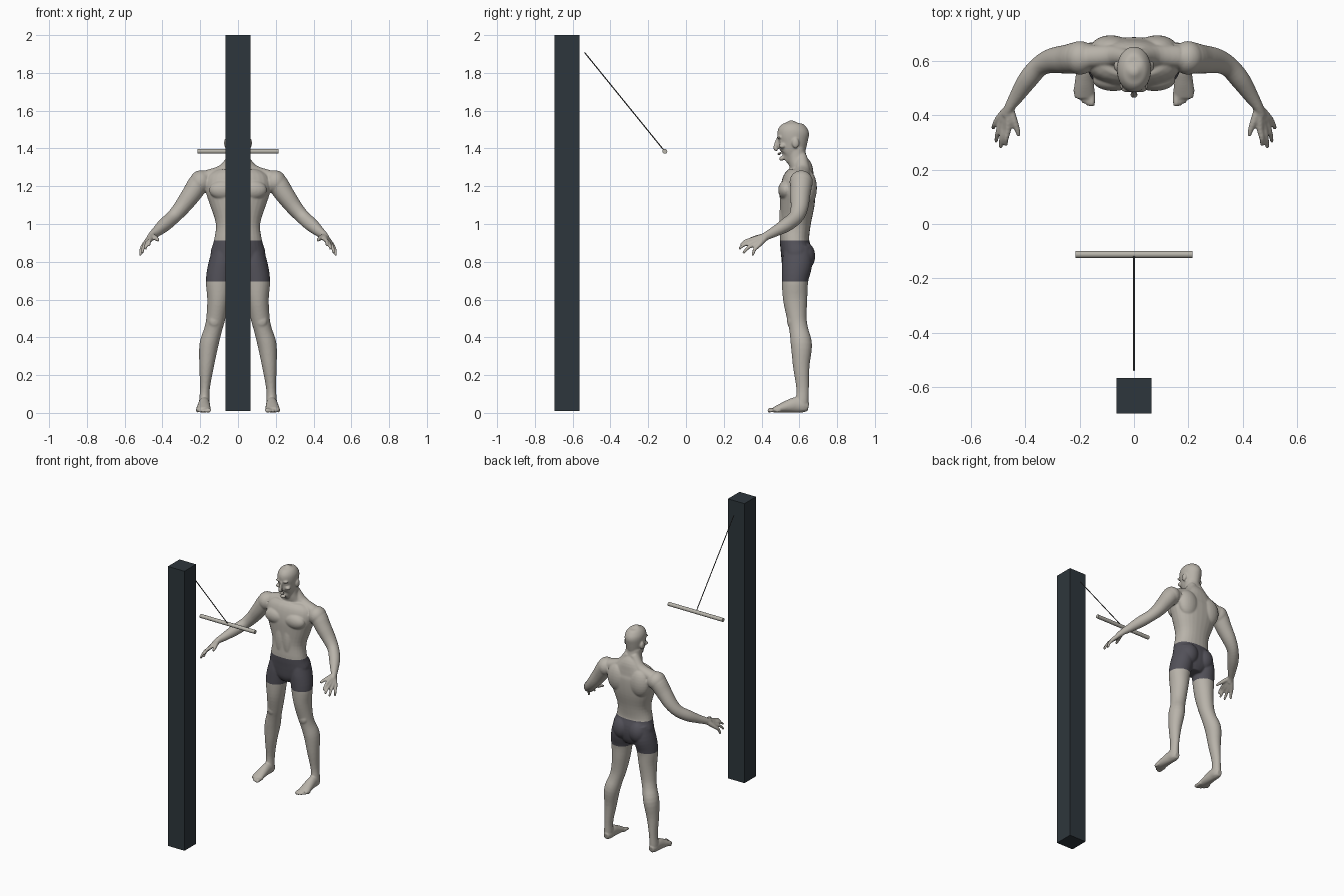
import bpy
import bmesh
import math
from mathutils import Matrix, Vector

cube = bpy.data.objects.get("Cube")
if cube:
    bpy.data.objects.remove(cube, do_unlink=True)


def material(name, rgb):
    mat = bpy.data.materials.new(name)
    mat.use_nodes = True
    mat.diffuse_color = (*rgb, 1)
    mat.node_tree.nodes["Principled BSDF"].inputs["Base Color"].default_value = (*rgb, 1)
    return mat


skin = material("skin", (0.48, 0.45, 0.40))
cloth = material("shorts_grey", (0.085, 0.082, 0.10))
slate = material("post_slate", (0.027, 0.037, 0.045))
wood = material("bar_grey", (0.48, 0.46, 0.41))
cord = material("cord_dark", (0.06, 0.06, 0.06))


def add_object(name, bm, *mats):
    bmesh.ops.recalc_face_normals(bm, faces=bm.faces)
    mesh = bpy.data.meshes.new(name)
    bm.to_mesh(mesh)
    bm.free()
    for mat in mats:
        mesh.materials.append(mat)
    obj = bpy.data.objects.new(name, mesh)
    bpy.context.scene.collection.objects.link(obj)
    return obj


def select_only(obj):
    bpy.ops.object.select_all(action="DESELECT")
    obj.select_set(True)
    bpy.context.view_layer.objects.active = obj


def spline(points, steps=4):
    """Catmull-Rom interpolation of positions together with radii."""
    p = [points[0], *points, points[-1]]
    out = []
    for a, b, c, d in zip(p, p[1:], p[2:], p[3:]):
        for k in range(steps):
            t = k / steps
            out.append([0.5 * (2 * q + (r - o) * t + (2 * o - 5 * q + 4 * r - s) * t * t
                               + (3 * q - o - 3 * r + s) * t ** 3)
                        for o, q, r, s in zip(a, b, c, d)])
    return out + [list(points[-1])]


def tube(bm, points, side=1, square=1.0, sides=28):
    """Closed tube through (x, y, z, radius across, radius deep)."""
    rows = [(side * x, y, z, a, b) for x, y, z, a, b in spline(points)]
    centres = [Vector(r[:3]) for r in rows]
    rings = []
    for i, (x, y, z, a, b) in enumerate(rows):
        t = (centres[min(i + 1, len(rows) - 1)] - centres[max(i - 1, 0)]).normalized()
        u = Vector((1, 0, 0))
        u = (u - t * u.dot(t)).normalized()
        v = t.cross(u)
        ring = []
        for k in range(sides):
            ang = math.tau * k / sides
            c, s = math.cos(ang), math.sin(ang)
            c = math.copysign(abs(c) ** square, c)
            s = math.copysign(abs(s) ** square, s)
            ring.append(bm.verts.new(centres[i] + u * a * c + v * b * s))
        rings.append(ring)
    for r, q in zip(rings, rings[1:]):
        for k in range(sides):
            n = (k + 1) % sides
            bm.faces.new((r[k], r[n], q[n], q[k]))
    bm.faces.new(rings[0])
    bm.faces.new(rings[-1])


def stack(bm, levels, square=1.0):
    """Upright form from (height, front, back, half width)."""
    tube(bm, [(0, (f + b) / 2, z, w, (b - f) / 2) for z, f, b, w in levels], square=square)


def ball(bm, centre, radii, side=1):
    x, y, z = centre
    place = Matrix.Translation((side * x, y, z)) @ Matrix.Diagonal((*radii, 1))
    bmesh.ops.create_uvsphere(bm, u_segments=24, v_segments=14, radius=1, matrix=place)


body = bmesh.new()

# Torso and neck
stack(body, [(.73, .53, .64, .05), (.77, .51, .66, .11), (.84, .503, .67, .145),
             (.91, .497, .652, .128), (1.0, .5, .66, .117), (1.1, .497, .68, .148),
             (1.17, .497, .686, .17), (1.23, .51, .685, .17), (1.27, .535, .678, .14),
             (1.3, .548, .668, .085), (1.34, .54, .642, .058), (1.4, .54, .63, .053)], square=.88)

# Head
stack(body, [(1.335, .503, .55, .02), (1.355, .496, .6, .038), (1.385, .492, .628, .05),
             (1.43, .491, .642, .059), (1.47, .483, .651, .063), (1.5, .49, .649, .06),
             (1.525, .512, .632, .046), (1.538, .54, .606, .027), (1.544, .565, .585, .01)])

# Nose, lips and chin
tube(body, [(0, .488, 1.455, .007, .008), (0, .478, 1.425, .009, .011),
            (0, .474, 1.4, .014, .011), (0, .485, 1.392, .012, .008)])
ball(body, (0, .493, 1.372), (.021, .009, .008))
ball(body, (0, .505, 1.346), (.02, .012, .012))

for s in (1, -1):
    # Face details and ears
    ball(body, (.026, .494, 1.459), (.022, .011, .008), s)
    ball(body, (.026, .505, 1.437), (.013, .009, .007), s)
    ball(body, (.036, .51, 1.413), (.018, .018, .014), s)
    ball(body, (.064, .58, 1.428), (.01, .019, .027), s)

    # Neck slope, chest, shoulder blades and buttocks
    tube(body, [(.02, .61, 1.36, .03, .03), (.075, .618, 1.285, .033, .038),
                (.16, .615, 1.25, .036, .042)], s)
    ball(body, (.075, .53, 1.18), (.078, .042, .052), s)
    ball(body, (.085, .645, 1.19), (.075, .048, .095), s)
    ball(body, (.062, .628, .83), (.062, .056, .075), s)
    ball(body, (.028, .512, 1.03), (.03, .018, .1), s)

    # Leg
    tube(body, [(.08, .59, .88, .05, .07), (.088, .588, .79, .068, .08),
                (.1, .577, .7, .07, .07), (.105, .578, .6, .058, .064),
                (.118, .587, .5, .05, .052), (.132, .597, .44, .047, .05),
                (.154, .611, .36, .05, .056), (.166, .61, .25, .039, .044),
                (.175, .617, .13, .026, .033), (.178, .615, .06, .028, .034),
                (.178, .615, .015, .026, .03)], s)
    ball(body, (.125, .555, .485), (.03, .02, .035), s)

    # Foot and toes
    tube(body, [(.178, .648, .03, .018, .022), (.178, .62, .036, .029, .035),
                (.179, .58, .042, .031, .041), (.181, .53, .032, .035, .031),
                (.183, .49, .022, .038, .021), (.183, .462, .015, .036, .013)], s)
    for i in range(5):
        r = .012 if i == 0 else .0085
        x, tip = .155 + .0148 * i, .432 + .0028 * i * i
        tube(body, [(x, .49, .016, r, r), (x, tip + .02, .015, r, r),
                    (x, tip + .004, r, r * .9, r * .9), (x, tip, r, r * .5, r * .5)], s)

    # Arm
    tube(body, [(.15, .62, 1.235, .04, .05), (.2, .612, 1.222, .055, .058),
                (.248, .605, 1.155, .051, .053), (.3, .6, 1.085, .043, .046),
                (.345, .58, 1.035, .037, .039), (.39, .53, .995, .036, .037),
                (.43, .47, .96, .027, .028), (.456, .43, .939, .019, .023),
                (.47, .4, .92, .017, .022)], s)
    ball(body, (.198, .61, 1.222), (.058, .062, .062), s)

    # Fingers, each running from the wrist through its knuckle
    wrist = Vector((.457, .43, .938))
    index, little = Vector((.463, .347, .917)), Vector((.5, .383, .886))
    tips = [(.47, .288, .887), (.489, .28, .868), (.507, .302, .846), (.518, .352, .832)]
    for i, tip in enumerate(tips):
        knuckle = index.lerp(little, i / 3)
        bend = knuckle.lerp(Vector(tip), .5) + Vector((.003, -.004, .006))
        tube(body, [(*wrist, .015, .015), (*wrist.lerp(knuckle, .55), .015, .015),
                    (*knuckle, .0125, .0125), (*bend, .0095, .0095), (*tip, .007, .007)], s)
    tube(body, [(*wrist, .015, .015), (.443, .385, .93, .014, .014),
                (.43, .35, .921, .011, .011), (.422, .322, .912, .007, .007)], s)

figure = add_object("figure_body", body, skin, cloth)

# Merge the body forms into one smooth skin
select_only(figure)
remesh = figure.modifiers.new("merge", "REMESH")
remesh.mode = "VOXEL"
remesh.voxel_size = 0.005
smooth = figure.modifiers.new("soften", "SMOOTH")
smooth.factor = 0.5
smooth.iterations = 5
for name in ("merge", "soften"):
    bpy.ops.object.modifier_apply(modifier=name)

# Shorts: cut clean hems and colour the band between them
hem, waist = 0.695, 0.912
bm = bmesh.new()
bm.from_mesh(figure.data)
for height in (hem, waist):
    bmesh.ops.bisect_plane(bm, geom=bm.verts[:] + bm.edges[:] + bm.faces[:],
                           plane_co=(0, 0, height), plane_no=(0, 0, 1))
for face in bm.faces:
    c = face.calc_center_median()
    face.material_index = int(hem < c.z < waist and abs(c.x) < 0.3)
    face.smooth = True
bm.to_mesh(figure.data)
bm.free()

# Square post
bm = bmesh.new()
bmesh.ops.create_cube(bm, size=1, matrix=Matrix.Translation((0, -.63, 1.005))
                      @ Matrix.Diagonal((.13, .13, 1.99, 1)))
add_object("post", bm, slate)


def rod(name, start, end, radius, sides, mat):
    start, end = Vector(start), Vector(end)
    axis = end - start
    place = Matrix.Translation((start + end) / 2) @ axis.to_track_quat("Z", "Y").to_matrix().to_4x4()
    bm = bmesh.new()
    bmesh.ops.create_cone(bm, cap_ends=True, segments=sides, radius1=radius, radius2=radius,
                          depth=axis.length, matrix=place)
    obj = add_object(name, bm, mat)
    select_only(obj)
    bpy.ops.object.shade_smooth_by_angle()


# Handle bar and the cord it hangs from
rod("handle_bar", (-.215, -.112, 1.385), (.215, -.112, 1.385), .013, 24, wood)
rod("cord", (0, -.537, 1.908), (0, -.115, 1.388), .003, 10, cord)
